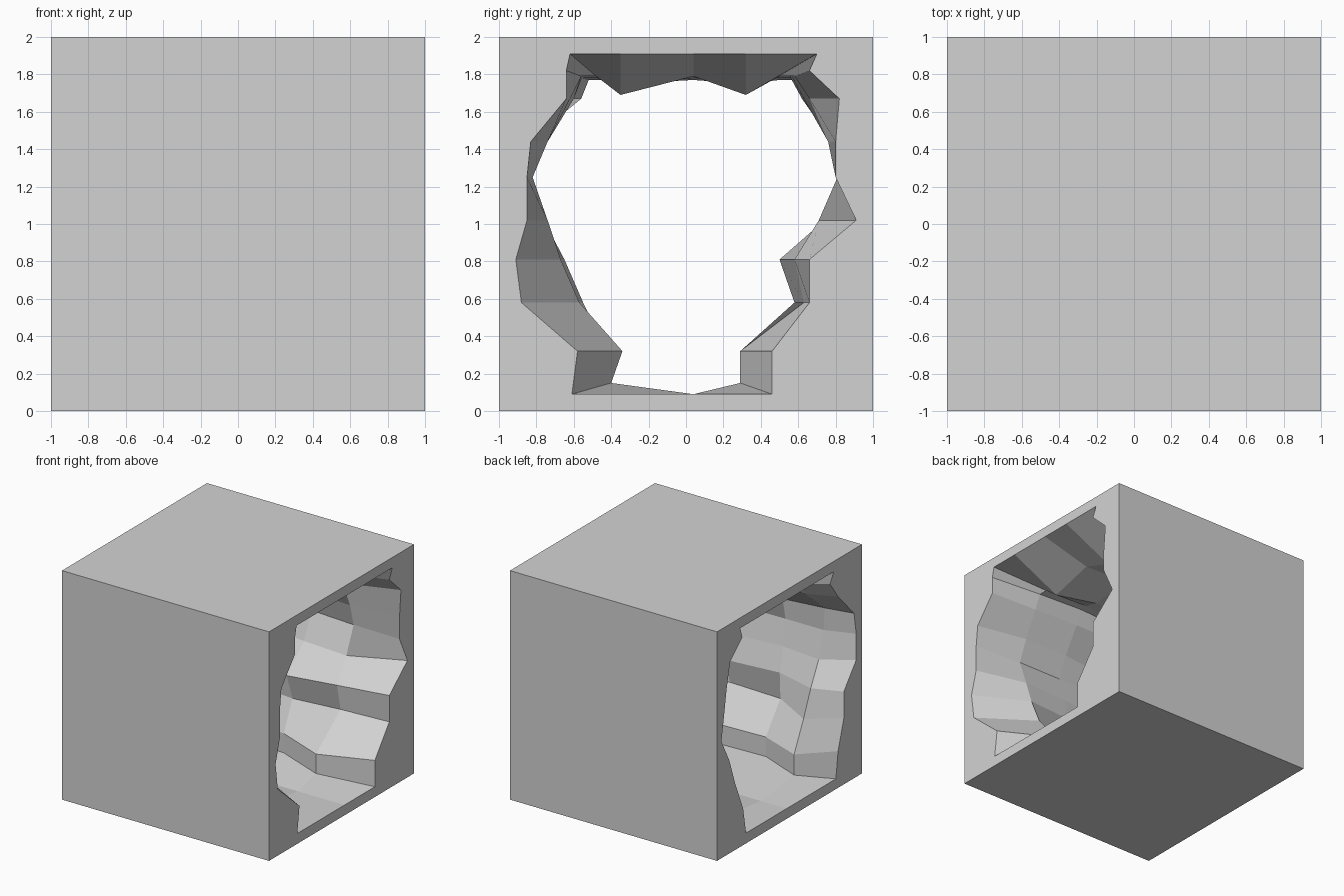
import bpy
import bmesh

cube = bpy.data.objects.get("Cube")
if cube:
    bpy.data.objects.remove(cube, do_unlink=True)

# Heights (in hundredths) shared by every cross-section of the tunnel
ROWS = [9, 32, 58, 81, 102, 125, 144, 167, 182, 191]

# Cross-sections: x, floor edge, roof height, roof dip, back wall, front wall depths
SECTIONS = [
    (100, 9, 191, 0,
     [46, 46, 66, 66, 91, 80, 80, 82, 66, 70],
     [61, 58, 88, 91, 85, 85, 83, 64, 64, 62]),
    (55, 15, 179, 10,
     [29, 29, 63, 58, 71, 81, 76, 66, 58, 50],
     [40, 34, 57, 67, 74, 82, 74, 62, 56, 48]),
    (12, 15, 180, 3,
     [46, 46, 58, 50, 74, 84, 78, 63, 56, 48],
     [54, 54, 78, 70, 76, 82, 74, 60, 55, 48]),
    (-38, 15, 178, 0,
     [50, 50, 62, 66, 80, 86, 78, 62, 56, 48],
     [56, 56, 76, 75, 80, 83, 79, 60, 55, 48]),
    (-75, 14, 177, 2,
     [50, 50, 62, 70, 85, 86, 78, 64, 58, 50],
     [42, 42, 55, 65, 76, 83, 84, 56, 52, 46]),
    (-100, 9, 191, 0,
     [60, 64, 75, 83, 94, 90, 87, 82, 65, 68],
     [64, 67, 75, 75, 92, 92, 89, 67, 56, 61]),
]


def section_points(x, floor, roof, dip, back, front):
    """Closed outline: up the back wall, over the roof, down the front wall."""
    heights = [floor] + [min(z, roof) for z in ROWS[1:]]
    outline = list(zip(back, heights))
    outline += [(32, roof - dip), (4, roof), (-35, roof - dip)]
    outline += [(-y, z) for y, z in reversed(list(zip(front, heights)))]
    outline.append((4, ROWS[0]))
    return [(x / 100, y / 100, z / 100) for y, z in outline]


def loop_edges(bm, loop):
    """Edges round a closed loop, reusing any that exist."""
    edges = []
    for a, b in zip(loop, loop[1:] + loop[:1]):
        edges.append(bm.edges.get((a, b)) or bm.edges.new((a, b)))
    return edges


def bridge(bm, first, second):
    """Quads joining two closed loops."""
    n = len(first)
    for i in range(n):
        j = (i + 1) % n
        bm.faces.new((first[i], first[j], second[j], second[i]))


bm = bmesh.new()

# Rough tunnel running from side to side
rings = [[bm.verts.new(p) for p in section_points(*s)] for s in SECTIONS]
for first, second in zip(rings, rings[1:]):
    bridge(bm, first, second)

# Plain outer block
corners = [(-1, 0), (1, 0), (1, 2), (-1, 2)]
ends = [[bm.verts.new((x, y, z)) for y, z in corners] for x in (1, -1)]
bridge(bm, *ends)

# Flat end walls with the tunnel mouths left open
for square, mouth in zip(ends, (rings[0], rings[-1])):
    edges = loop_edges(bm, square) + loop_edges(bm, mouth)
    bmesh.ops.triangle_fill(bm, edges=edges, use_beauty=True)

bmesh.ops.recalc_face_normals(bm, faces=bm.faces)

mesh = bpy.data.meshes.new("rock_block")
bm.to_mesh(mesh)
bm.free()

# Single stone colour
stone = bpy.data.materials.new("stone_grey")
stone.use_nodes = True
grey = (0.65, 0.65, 0.65, 1)
stone.diffuse_color = grey
stone.node_tree.nodes["Principled BSDF"].inputs["Base Color"].default_value = grey
mesh.materials.append(stone)

block = bpy.data.objects.new("rock_block", mesh)
bpy.context.collection.objects.link(block)
